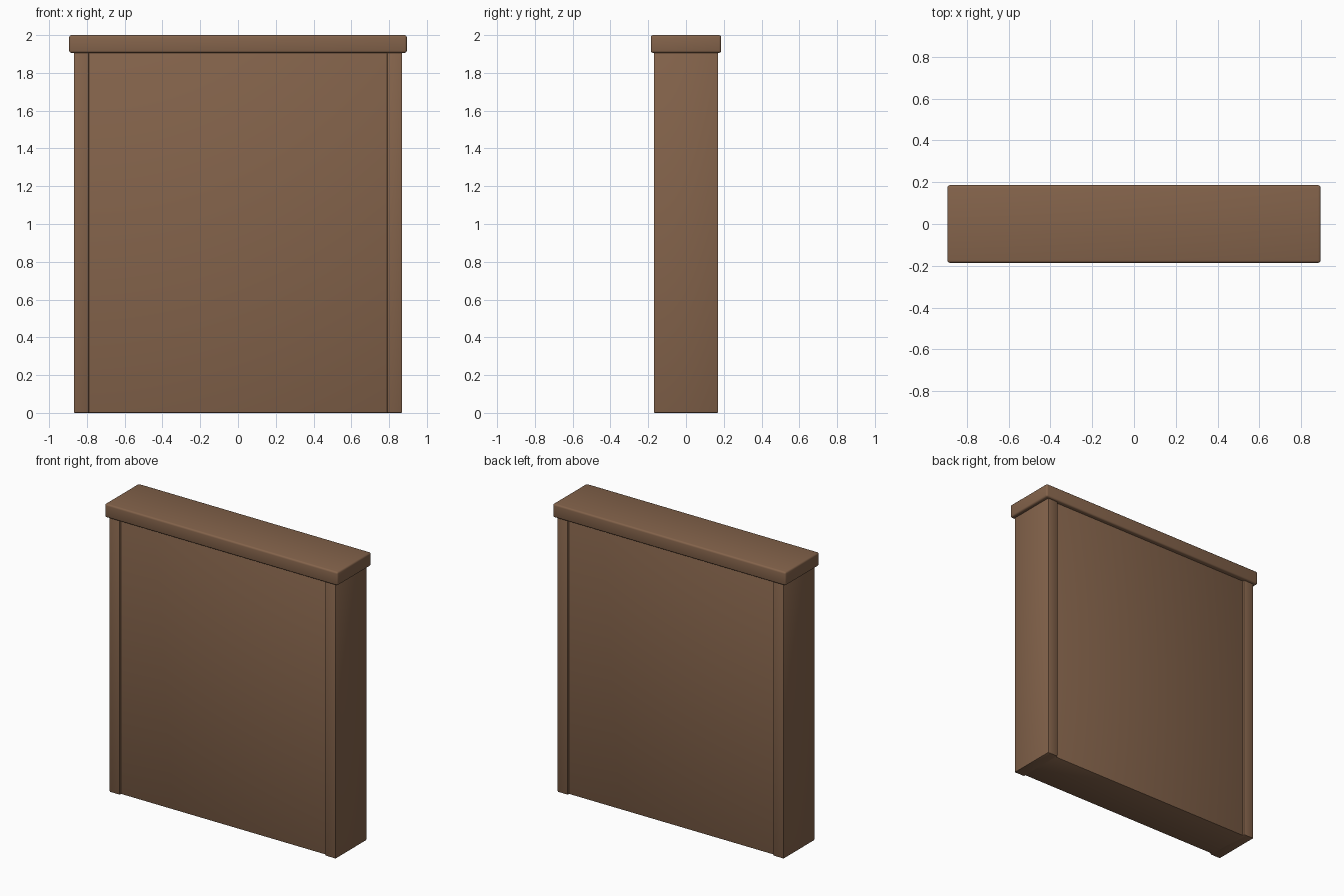
import bpy

if "Cube" in bpy.data.objects:
    bpy.data.objects.remove(bpy.data.objects["Cube"])

wood = bpy.data.materials.new("brown_wood")
wood.diffuse_color = (0.23, 0.125, 0.07, 1)
wood.use_nodes = True
wood.node_tree.nodes["Principled BSDF"].inputs["Base Color"].default_value = wood.diffuse_color


def box(name, size, center, bevel, segments=2):
    """Box with slightly rounded edges."""
    bpy.ops.mesh.primitive_cube_add(size=1, location=center)
    ob = bpy.context.object
    ob.name = name
    ob.scale = size
    bpy.ops.object.transform_apply(location=False, rotation=False, scale=True)
    mod = ob.modifiers.new("rounded_edges", 'BEVEL')
    mod.width = bevel
    mod.segments = segments
    bpy.ops.object.modifier_apply(modifier=mod.name)
    bpy.ops.object.shade_smooth_by_angle()
    ob.data.materials.append(wood)
    return ob


# Main panel, slightly recessed front and back between the posts
box("wall_panel", (1.60, 0.312, 1.908), (0, 0, 0.954), 0.006)

# Side posts
for side, x in (("left", -0.829), ("right", 0.829)):
    box(side + "_post", (0.08, 0.34, 1.908), (x, 0, 0.954), 0.006)

# Overhanging top cap
box("top_cap", (1.788, 0.372, 0.094), (0, 0, 1.953), 0.012, 3)
